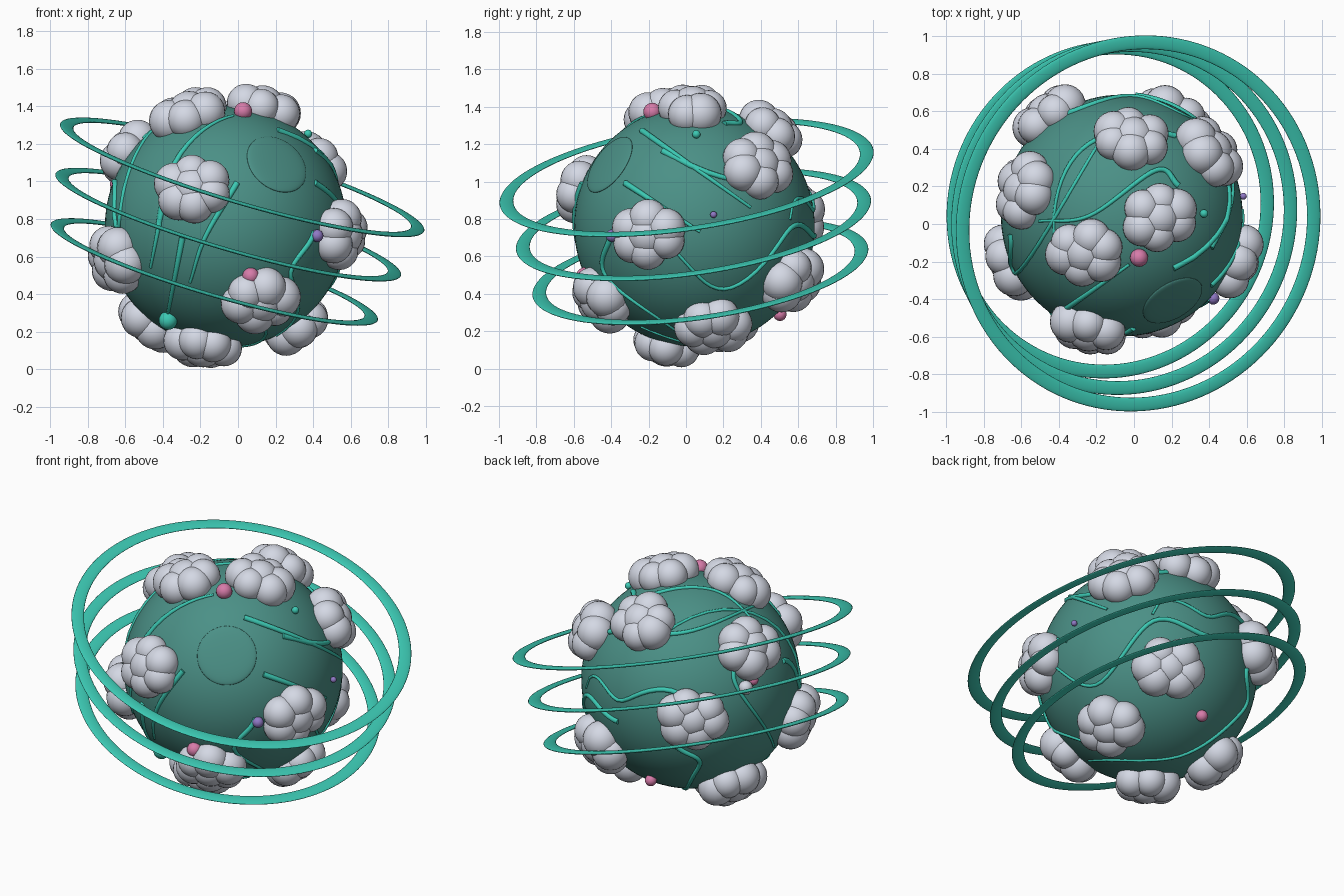
import bpy, random
from math import sin, cos, pi, radians, sqrt
from mathutils import Vector

if "Cube" in bpy.data.objects:
    bpy.data.objects.remove(bpy.data.objects["Cube"])

random.seed(4)
C, R = Vector((-0.065, 0.045, 0.762)), 0.643


def mat(name, col):
    m = bpy.data.materials.new(name)
    m.diffuse_color = (*col, 1)
    m.use_nodes = True
    m.node_tree.nodes["Principled BSDF"].inputs["Base Color"].default_value = m.diffuse_color
    return m


TEAL = mat("teal", (0.045, 0.58, 0.45))
GLOBE = mat("deep_teal", (0.07, 0.28, 0.24))
CLOUD = mat("cloud", (0.66, 0.69, 0.78))
PINK = mat("pink", (0.68, 0.2, 0.4))
PURPLE = mat("purple", (0.28, 0.19, 0.56))


def finish(name, m):
    o = bpy.context.object
    o.name = name
    o.data.materials.append(m)
    bpy.ops.object.shade_smooth()
    return o


def ball(name, loc, r, m, seg=24, rings=14):
    bpy.ops.mesh.primitive_uv_sphere_add(segments=seg, ring_count=rings, radius=r, location=loc)
    return finish(name, m)


# Viewing frames (right, up, toward) used to lay details onto the globe
def frame(az, el):
    a, e = radians(az), radians(el)
    t = Vector((cos(a) * cos(e), sin(a) * cos(e), sin(e)))
    r = Vector((-sin(a), cos(a), 0))
    return r, t.cross(r), t


VIEWS = {"front": frame(-90, 0), "right": frame(0, 0), "top": frame(-90, 90),
         "back": frame(135, 28), "under": frame(45, -28)}


def on_globe(view, u, v, rad=R):
    r, up, t = VIEWS[view]
    w = sqrt(max(0.0, R * R - u * u - v * v))
    return C + (r * u + up * v + t * w).normalized() * rad


# Globe with a very shallow round patch
ball("globe", C, R, GLOBE, 96, 48)
p = on_globe("front", .28, .34, R - .022)
cap = ball("surface_patch", p, .175, GLOBE, 48, 24)
cap.scale = (1, 1, .14)
cap.rotation_euler = (p - C).to_track_quat('Z', 'Y').to_euler()

# Three flat tilted rings stacked along the tilt axis
n = Vector((.28, -.139, .95)).normalized()
for i in range(3):
    bpy.ops.mesh.primitive_torus_add(major_radius=.973 - .0515 * i, minor_radius=.037,
                                     major_segments=128, minor_segments=16,
                                     location=Vector((-.052, .04, .77)) + n * .265 * (1 - i))
    ring = finish(f"orbit_ring_{i + 1}", TEAL)
    ring.scale = (1, 1, .24)
    ring.rotation_euler = n.to_track_quat('Z', 'Y').to_euler()


# Clouds: rosettes of broad overlapping lobes lying on the globe
def cloud(name, view, u, v):
    d = (on_globe(view, u, v) - C).normalized()
    ref = Vector((-d.y, d.x, 0)) if abs(d.z) < .85 else Vector((1, .1, 0))
    e1 = (ref - d * d.dot(ref)).normalized()
    e2 = d.cross(e1)
    a0 = random.uniform(0, pi)
    ball(f"{name}_lobe_0", C + d * (R + .02), .116, CLOUD)
    for k in range(6):
        a = a0 + k * pi / 3 + random.uniform(-.15, .15)
        q = d * R + e1 * cos(a) * .108 + e2 * sin(a) * .084
        ball(f"{name}_lobe_{k + 1}", C + q.normalized() * (R + .024), random.uniform(.096, .112), CLOUD)


spots = {"front": [(-.17, .195), (.18, -.385), (-.57, -.175)],
         "right": [(-.24, -.045), (.33, .31), (.1, -.52)],
         "top": [(-.19, -.19), (.19, -.01), (.055, .4), (-.5, .13)],
         "back": [(-.1, -.25), (.18, -.61)],
         "under": [(.17, .01), (-.02, -.63)]}
for view, pts in spots.items():
    for i, pt in enumerate(pts):
        cloud(f"cloud_{view}_{i + 1}", view, *pt)


# Vines: tapered tubes hugging the globe, smoothed through a few guide points
def vine(name, view, pts):
    q = [Vector(p) for p in pts]
    q = [q[0] * 2 - q[1]] + q + [q[-1] * 2 - q[-2]]
    path = []
    for a, b, c, e in zip(q, q[1:], q[2:], q[3:]):
        for t in (k / 10 for k in range(10)):
            path.append(b + ((c - a) * t + (2 * a - 5 * b + 4 * c - e) * t ** 2
                             + (3 * b - a - 3 * c + e) * t ** 3) / 2)
    path.append(q[-2])
    cu = bpy.data.curves.new(name, 'CURVE')
    cu.dimensions, cu.bevel_depth, cu.bevel_resolution, cu.use_fill_caps = '3D', .014, 3, True
    sp = cu.splines.new('POLY')
    sp.points.add(len(path) - 1)
    for j, (pt, p) in enumerate(zip(sp.points, path)):
        pt.co = (*on_globe(view, p.x, p.y, R + .001), 1)
        pt.radius = 1.2 - .7 * j / len(path)
    cu.materials.append(TEAL)
    bpy.context.collection.objects.link(bpy.data.objects.new(name, cu))


vines = {"front": [[(.06, .23), (-.11, -.06), (-.19, -.3)], [(-.32, .18), (-.4, -.22)],
                   [(-.23, -.06), (-.31, -.48)]],
         "right": [[(-.28, .51), (.3, .1)], [(-.37, .23), (.03, -.03)],
                   [(-.44, -.03), (-.47, -.27), (-.07, -.58)]],
         "top": [[(-.36, -.54), (.04, -.26)], [(.3, .16), (.18, .24), (-.17, 0), (-.44, -.03)],
                 [(-.38, .51), (.04, .635), (.39, .51)], [(-.59, -.1), (-.54, -.29), (-.1, .42)]],
         "back": [[(-.5, .3), (-.1, .25), (.4, .4)], [(.19, .09), (.17, -.09), (.43, -.44)]],
         "under": [[(.4, .19), (.09, .29), (-.26, -.07), (-.58, .1)], [(-.46, .46), (.06, .49)],
                   [(.6, .0), (.56, -.25), (.2, -.5), (-.35, -.5)]]}
for view, lines in vines.items():
    for i, pts in enumerate(lines):
        vine(f"vine_{view}_{i + 1}", view, pts)

# Small beads scattered on the globe
for i, (view, u, v, r, m) in enumerate([
        ("top", .09, -.22, .048, PINK), ("front", .475, -.05, .033, PURPLE), ("front", -.3, -.49, .05, TEAL),
        ("right", .01, .48, .022, TEAL), ("front", .13, -.26, .045, PINK), ("under", .34, -.27, .035, PINK),
        ("back", .27, -.06, .03, PINK), ("back", .22, -.1, .042, CLOUD), ("right", .1, .06, .018, PURPLE)]):
    ball(f"bead_{i + 1}", on_globe(view, u, v, R + .015), r, m, 20, 12)
